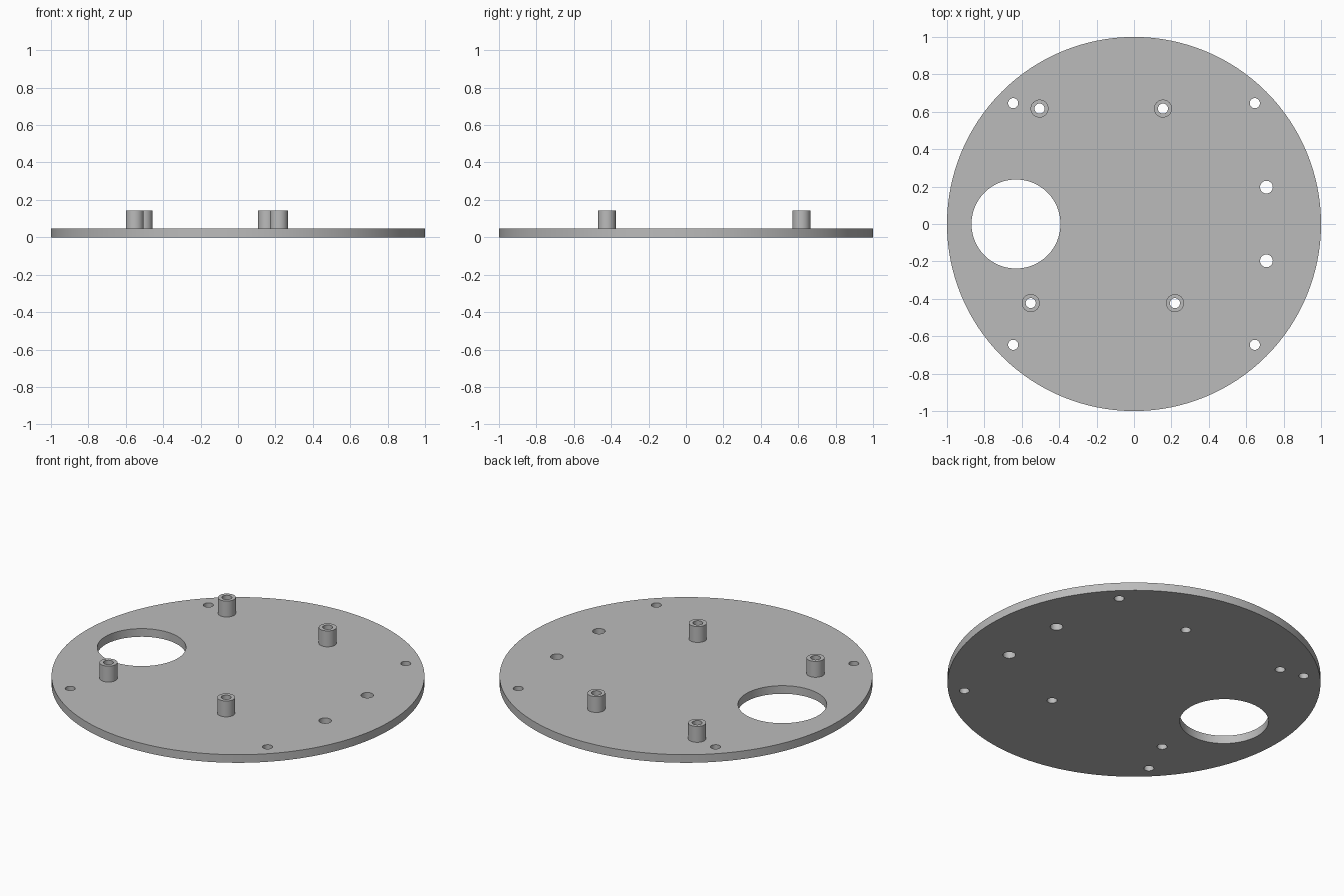
import bpy
import math

cube = bpy.data.objects.get("Cube")
if cube:
    bpy.data.objects.remove(cube, do_unlink=True)

PLATE_TOP = 0.048
POST_TOP = 0.142
BORE = 0.027

grey = bpy.data.materials.new("light_grey")
grey.use_nodes = True
colour = (0.5, 0.5, 0.5, 1)
grey.diffuse_color = colour
grey.node_tree.nodes["Principled BSDF"].inputs["Base Color"].default_value = colour


def add_circle(curve, x, y, radius, sides):
    spline = curve.splines.new("POLY")
    spline.points.add(sides - 1)
    spline.use_cyclic_u = True
    for i, point in enumerate(spline.points):
        a = math.tau * i / sides
        point.co = (x + radius * math.cos(a), y + radius * math.sin(a), 0, 1)


def extruded_disc(name, location, circles, bottom, top):
    """Extrude a filled outline; every circle after the first is a hole."""
    curve = bpy.data.curves.new(name, "CURVE")
    curve.dimensions = "2D"
    curve.fill_mode = "BOTH"
    curve.extrude = (top - bottom) / 2
    for circle in circles:
        add_circle(curve, *circle)
    obj = bpy.data.objects.new(name, curve)
    obj.location = (*location, (top + bottom) / 2)
    bpy.context.collection.objects.link(obj)
    bpy.ops.object.select_all(action="DESELECT")
    obj.select_set(True)
    bpy.context.view_layer.objects.active = obj
    bpy.ops.object.convert(target="MESH")
    obj = bpy.context.object
    obj.data.materials.clear()
    obj.data.materials.append(grey)
    bpy.ops.object.shade_smooth_by_angle(angle=math.radians(30))
    return obj


posts = {
    "back_right_standoff": (-0.505, 0.617),
    "back_left_standoff": (0.155, 0.617),
    "front_right_standoff": (-0.552, -0.423),
    "front_left_standoff": (0.219, -0.423),
}

# Round base plate: large opening, corner holes, side holes and post bores
outline = [(0, 0, 1, 128), (-0.631, 0, 0.238, 64)]
for sy in (-1, 1):
    outline += [(sx * 0.646, sy * 0.646, BORE, 32) for sx in (-1, 1)]
    outline.append((0.708, sy * 0.197, 0.034, 32))
outline += [(x, y, BORE, 32) for x, y in posts.values()]
extruded_disc("base_plate", (0, 0), outline, 0, PLATE_TOP)

# Hollow standoffs on top of the plate
for name, spot in posts.items():
    rings = [(0, 0, 0.048, 32), (0, 0, BORE, 32)]
    extruded_disc(name, spot, rings, PLATE_TOP, POST_TOP)
